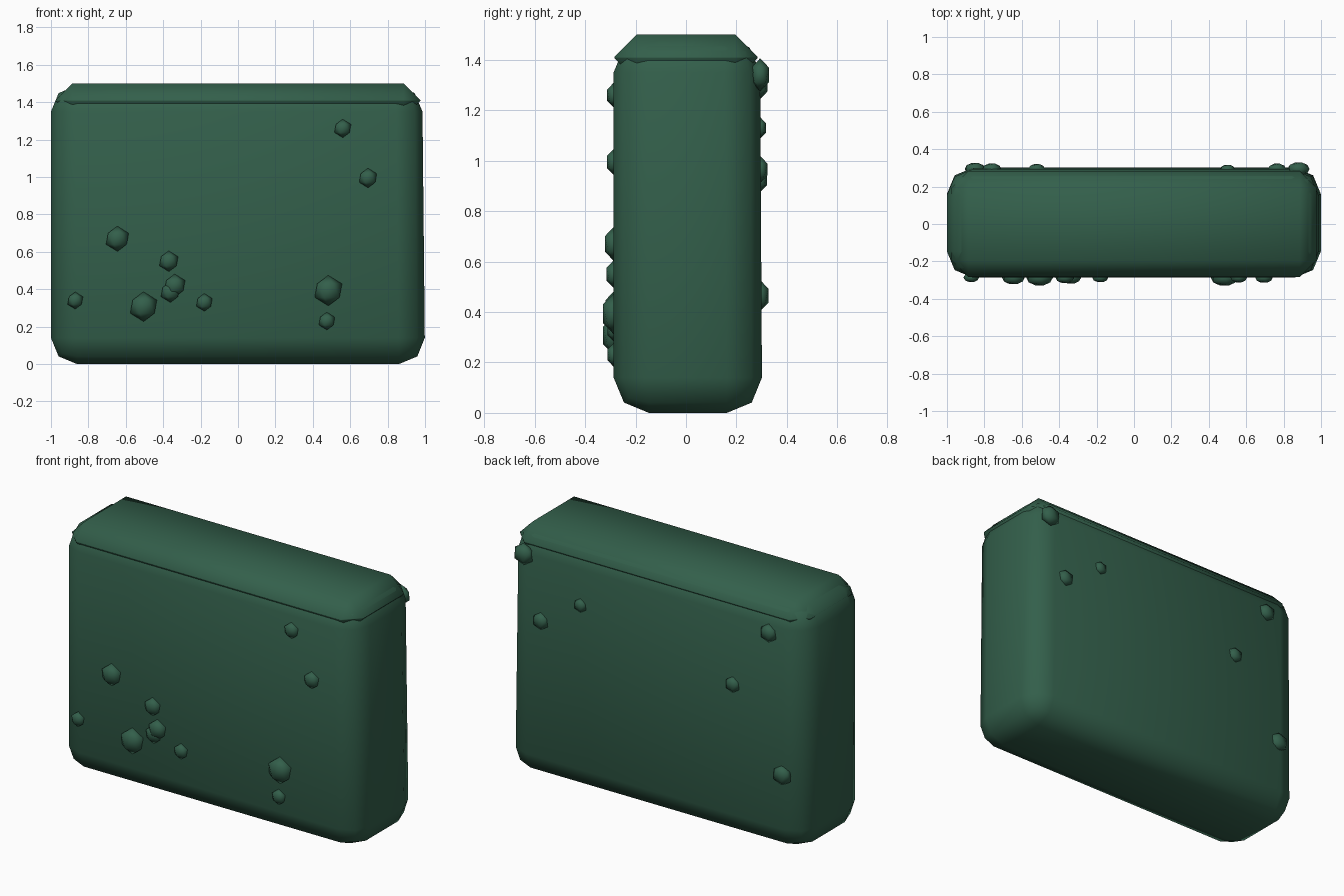
import bpy, bmesh
from mathutils import Matrix

if "Cube" in bpy.data.objects:
    bpy.data.objects.remove(bpy.data.objects["Cube"])

green = bpy.data.materials.new("hedge_green")
green.diffuse_color = (0.033, 0.115, 0.07, 1)
green.use_nodes = True
green.node_tree.nodes["Principled BSDF"].inputs["Base Color"].default_value = green.diffuse_color


def finish(bm, name):
    """Turn a bmesh into a smooth green object."""
    bmesh.ops.recalc_face_normals(bm, faces=bm.faces[:])
    for f in bm.faces:
        f.smooth = True
    mesh = bpy.data.meshes.new(name)
    bm.to_mesh(mesh)
    bm.free()
    mesh.materials.append(green)
    ob = bpy.data.objects.new(name, mesh)
    bpy.context.collection.objects.link(ob)
    return ob


def rounded_box(name, lo, hi, width, segments, lean=0.0):
    """Box between two corners with every edge bevelled; lean narrows the top."""
    bm = bmesh.new()
    bmesh.ops.create_cube(bm, size=1)
    for v in bm.verts:
        for i in range(3):
            v.co[i] = lo[i] if v.co[i] < 0 else hi[i]
    bmesh.ops.bevel(bm, geom=bm.edges[:], offset=width, offset_type='OFFSET',
                    segments=segments, profile=0.5, affect='EDGES')
    for v in bm.verts:
        t = v.co.z / hi[2]
        if v.co.x > 0:
            v.co.x -= lean * t
        if v.co.y > 0:
            v.co.y -= lean * 0.6 * t
    return finish(bm, name)


# Main hedge block and the trimmed cap on top
rounded_box("hedge_body", (-1.0, -0.287, 0.0), (1.0, 0.302, 1.49), 0.14, 2, lean=0.015)
rounded_box("hedge_cap", (-0.975, -0.284, 1.318), (0.975, 0.284, 1.5), 0.089, 1)

# Leaf tufts on each long side: x, z, radius
front = [(-0.645, 0.67, 0.068), (-0.37, 0.55, 0.056), (-0.338, 0.42, 0.062),
         (-0.362, 0.385, 0.056), (-0.505, 0.307, 0.08), (-0.87, 0.34, 0.046),
         (-0.18, 0.33, 0.048), (0.483, 0.393, 0.082), (0.475, 0.23, 0.048),
         (0.56, 1.26, 0.05), (0.695, 0.995, 0.053)]
back = [(0.88, 1.34, 0.066), (0.765, 0.965, 0.054), (0.5, 1.13, 0.043),
        (-0.76, 1.30, 0.056), (-0.52, 0.925, 0.05), (-0.85, 0.465, 0.062)]

for side, y, tufts in (("front", -0.286, front), ("back", 0.294, back)):
    for n, (x, z, r) in enumerate(tufts, 1):
        bm = bmesh.new()
        bmesh.ops.create_icosphere(bm, subdivisions=1, radius=r,
                                   matrix=Matrix.Diagonal((1, 0.62, 1, 1)))
        finish(bm, f"{side}_tuft_{n}").location = (x, y, z)
